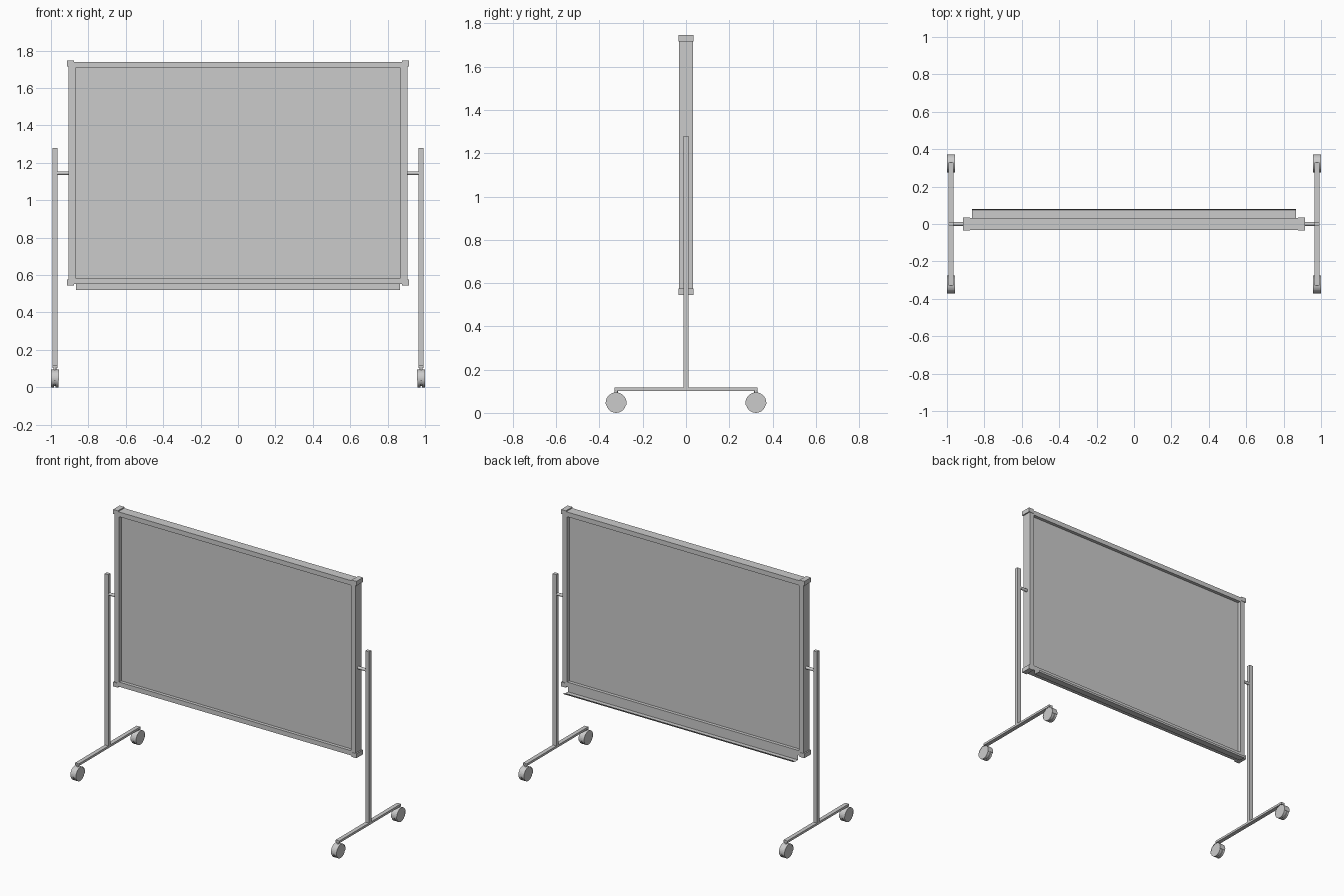
import bpy, bmesh
from math import radians, cos, sin, pi
from mathutils import Matrix

if "Cube" in bpy.data.objects:
    bpy.data.objects.remove(bpy.data.objects["Cube"])


def make(name, bm):
    bmesh.ops.recalc_face_normals(bm, faces=bm.faces)
    me = bpy.data.meshes.new(name)
    bm.to_mesh(me)
    bm.free()
    ob = bpy.data.objects.new(name, me)
    bpy.context.collection.objects.link(ob)
    return ob


def box(name, x, y, z):
    """Box from (min, max) ranges."""
    bm = bmesh.new()
    c = [(a + b) / 2 for a, b in (x, y, z)]
    s = [abs(b - a) for a, b in (x, y, z)]
    m = Matrix.Translation(c) @ Matrix.Diagonal((*s, 1))
    bmesh.ops.create_cube(bm, size=1, matrix=m)
    return make(name, bm)


def cylinder(name, center, r, depth, axis='X', segs=24):
    bm = bmesh.new()
    rot = Matrix.Rotation(pi / 2, 4, 'Y') if axis == 'X' else Matrix()
    bmesh.ops.create_cone(bm, cap_ends=True, segments=segs, radius1=r, radius2=r,
                          depth=depth, matrix=Matrix.Translation(center) @ rot)
    ob = make(name, bm)
    for p in ob.data.polygons:
        p.use_smooth = len(p.vertices) == 4
    ob.data.set_sharp_from_angle(angle=radians(40))
    return ob


def extrude_x(name, profile, x0, x1, closed=True):
    """Sweep a (y, z) profile along x; an open profile gives a thin sheet."""
    bm = bmesh.new()
    a = [bm.verts.new((x0, y, z)) for y, z in profile]
    b = [bm.verts.new((x1, y, z)) for y, z in profile]
    n = len(profile)
    for i in range(n if closed else n - 1):
        j = (i + 1) % n
        bm.faces.new((a[i], a[j], b[j], b[i]))
    if closed:
        bm.faces.new(a)
        bm.faces.new(b)
    return make(name, bm)


def arc(y, z, r, a0, a1, n):
    return [(y + r * cos(radians(a0 + (a1 - a0) * i / n)),
             z + r * sin(radians(a0 + (a1 - a0) * i / n))) for i in range(n + 1)]


# Writing panel and its frame
box("board_panel", (-0.875, 0.875), (-0.01, 0.01), (0.575, 1.715))
box("frame_top", (-0.905, 0.905), (-0.032, 0.032), (1.707, 1.739))
box("frame_bottom", (-0.905, 0.905), (-0.032, 0.032), (0.552, 0.584))

# Thin folded tray along the back
extrude_x("tray", [(0.033, 0.553), (0.033, 0.52), (0.076, 0.52), (0.081, 0.531)],
          -0.865, 0.865, closed=False)

for side, s in (("left", -1), ("right", 1)):
    box(f"frame_{side}", (s * 0.87, s * 0.905), (-0.032, 0.032), (0.552, 1.739))
    # Corner caps
    box(f"corner_cap_top_{side}", (s * 0.878, s * 0.914), (-0.035, 0.035), (1.716, 1.746))
    box(f"corner_cap_bottom_{side}", (s * 0.878, s * 0.914), (-0.035, 0.035), (0.545, 0.575))

    # Stand: post, pivot rod and foot
    x = s * 0.979
    box(f"post_{side}", (x - 0.014, x + 0.014), (-0.012, 0.012), (0.11, 1.28))
    cylinder(f"pivot_rod_{side}", (s * 0.935, 0, 1.145), 0.01, 0.07, segs=16)
    box(f"foot_{side}", (x - 0.014, x + 0.014), (-0.33, 0.33), (0.102, 0.117))

    # Twin-wheel casters with a curved hood
    for end, e in (("front", -1), ("back", 1)):
        tag = f"{end}_{side}"
        y, z = e * 0.323, 0.046
        cylinder(f"caster_stem_{tag}", (x, y, 0.098), 0.008, 0.02, axis='Z', segs=12)
        hood = arc(y, z, 0.0485, -12, 192, 16) + arc(y, z, 0.0455, 192, -12, 16)
        extrude_x(f"caster_hood_{tag}", hood, x - 0.021, x + 0.021)
        cylinder(f"caster_web_{tag}", (x, y, z), 0.04, 0.008)
        for k, d in (("inner", -1), ("outer", 1)):
            cylinder(f"caster_wheel_{k}_{tag}", (x + s * d * 0.0115, y, z), 0.046, 0.016)
